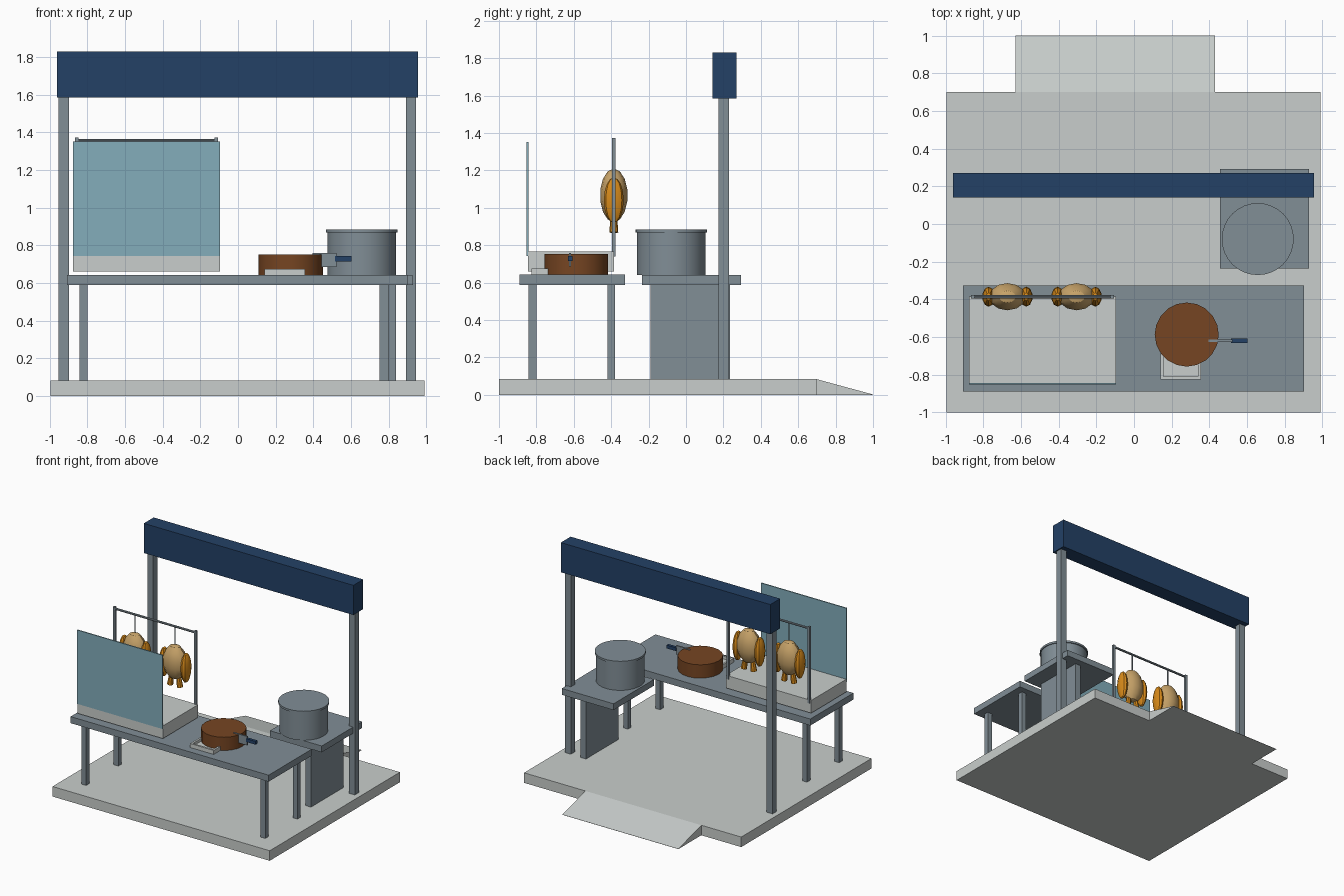
import bpy
from mathutils import Vector

old = bpy.data.objects.get("Cube")
if old:
    bpy.data.objects.remove(old, do_unlink=True)


def material(name, r, g, b):
    """Flat material from 0-255 display values, stored as linear."""
    def lin(c):
        c /= 255
        return c / 12.92 if c < 0.04 else ((c + 0.055) / 1.055) ** 2.4
    colour = (lin(r), lin(g), lin(b), 1)
    m = bpy.data.materials.new(name)
    m.use_nodes = True
    m.diffuse_color = colour
    bsdf = m.node_tree.nodes["Principled BSDF"]
    bsdf.inputs["Base Color"].default_value = colour
    bsdf.inputs["Roughness"].default_value = 0.7
    return m


pale = material("pale_grey", 201, 206, 204)
steel = material("steel_grey", 129, 142, 150)
navy = material("navy_blue", 35, 65, 102)
glass = material("teal_glass", 131, 173, 187)
wood = material("brown_wood", 118, 69, 34)
tan = material("roast_tan", 203, 166, 107)
orange = material("roast_orange", 215, 138, 26)


def finish(name, mat, smooth=False):
    ob = bpy.context.object
    ob.name = name
    ob.data.materials.append(mat)
    if smooth:
        bpy.ops.object.shade_smooth_by_angle()
    return ob


def box(name, mat, x, y, z):
    """Box given as (min, max) on each axis."""
    bpy.ops.mesh.primitive_cube_add(size=1)
    ob = bpy.context.object
    ob.location = [(a + b) / 2 for a, b in (x, y, z)]
    ob.scale = [b - a for a, b in (x, y, z)]
    bpy.ops.object.transform_apply(location=False, rotation=False)
    return finish(name, mat)


def rod(name, mat, start, end, r1, r2=None, sides=24):
    """Round bar or cone between two points."""
    a, b = Vector(start), Vector(end)
    bpy.ops.mesh.primitive_cone_add(vertices=sides, radius1=r1, radius2=r1 if r2 is None else r2,
                                    depth=(b - a).length, location=(a + b) / 2,
                                    rotation=(b - a).to_track_quat("Z", "Y").to_euler())
    return finish(name, mat, True)


def ball(name, mat, loc, radii, sides, rings):
    bpy.ops.mesh.primitive_uv_sphere_add(segments=sides, ring_count=rings, location=loc)
    bpy.context.object.scale = radii
    bpy.ops.object.transform_apply(location=False, rotation=False)
    return finish(name, mat, True)


# Platform and access ramp
box("platform", pale, (-0.995, 0.99), (-1, 0.7), (0, 0.083))
ramp = box("ramp", pale, (-0.63, 0.43), (0.7, 1), (0, 0.083))
for v in ramp.data.vertices:
    if v.co.y > 0 and v.co.z > 0:
        v.co.z = -0.04

# Sign beam on two posts
box("sign_beam", navy, (-0.96, 0.955), (0.142, 0.27), (1.585, 1.83))
for side, x in (("right", -0.925), ("left", 0.918)):
    box(side + "_post", steel, (x - 0.027, x + 0.027), (0.175, 0.23), (0.083, 1.585))

# Front counter with four legs
box("counter_top", steel, (-0.907, 0.903), (-0.89, -0.327), (0.588, 0.642))
for i, x in enumerate((-0.82, 0.817)):
    for j, y in enumerate((-0.82, -0.4)):
        box(f"counter_leg_{i}{j}", steel, (x - 0.021, x + 0.021), (y - 0.021, y + 0.021), (0.083, 0.588))

# Side table on one panel
box("side_table_top", steel, (0.457, 0.93), (-0.235, 0.293), (0.588, 0.64))
box("side_table_panel", steel, (0.75, 0.80), (-0.19, 0.235), (0.083, 0.588))

# Display tray, glass screen and hanging rack
box("display_tray", pale, (-0.875, -0.095), (-0.845, -0.385), (0.66, 0.765))
box("glass_screen", glass, (-0.875, -0.095), (-0.852, -0.843), (0.742, 1.352))
for side, x in (("right", -0.857), ("left", -0.115)):
    box(side + "_rack_post", steel, (x - 0.009, x + 0.009), (-0.395, -0.377), (0.74, 1.372))
rod("rack_bar", steel, (-0.865, -0.386, 1.356), (-0.107, -0.386, 1.356), 0.009, sides=8)

# Two hanging roast birds
for n, x in enumerate((-0.672, -0.305)):
    y = -0.386
    rod(f"hook_{n}", steel, (x, y, 1.18), (x, y, 1.356), 0.005, sides=6)
    ball(f"bird_body_{n}", tan, (x, y, 1.066), (0.1, 0.074, 0.143), 12, 7)
    for s in (-1, 1):
        ball(f"bird_wing_{n}", orange, (x + s * 0.1, y, 1.04), (0.034, 0.053, 0.122), 10, 8)
        rod(f"bird_leg_{n}", orange, (x + s * 0.03, y, 0.98), (x + s * 0.045, y, 0.868),
            0.016, 0.024, 8)

# Stock pot with rim
rod("stock_pot", steel, (0.657, -0.08, 0.64), (0.657, -0.08, 0.875), 0.183, sides=32)
rod("pot_lid", steel, (0.657, -0.08, 0.867), (0.657, -0.08, 0.884), 0.191, sides=32)

# Chopping block and cleaver
rod("chopping_block", wood, (0.28, -0.587, 0.642), (0.28, -0.587, 0.752), 0.17, sides=20)
box("cleaver_blade", steel, (0.395, 0.522), (-0.626, -0.614), (0.685, 0.758))
box("cleaver_handle", navy, (0.515, 0.603), (-0.632, -0.608), (0.715, 0.742))

# Small dish with raised walls
box("dish_floor", pale, (0.14, 0.355), (-0.825, -0.65), (0.642, 0.652))
for y in (-0.817, -0.658):
    box("dish_wall", pale, (0.14, 0.355), (y - 0.008, y + 0.008), (0.652, 0.675))
for x in (0.148, 0.347):
    box("dish_side", pale, (x - 0.008, x + 0.008), (-0.809, -0.666), (0.652, 0.675))
